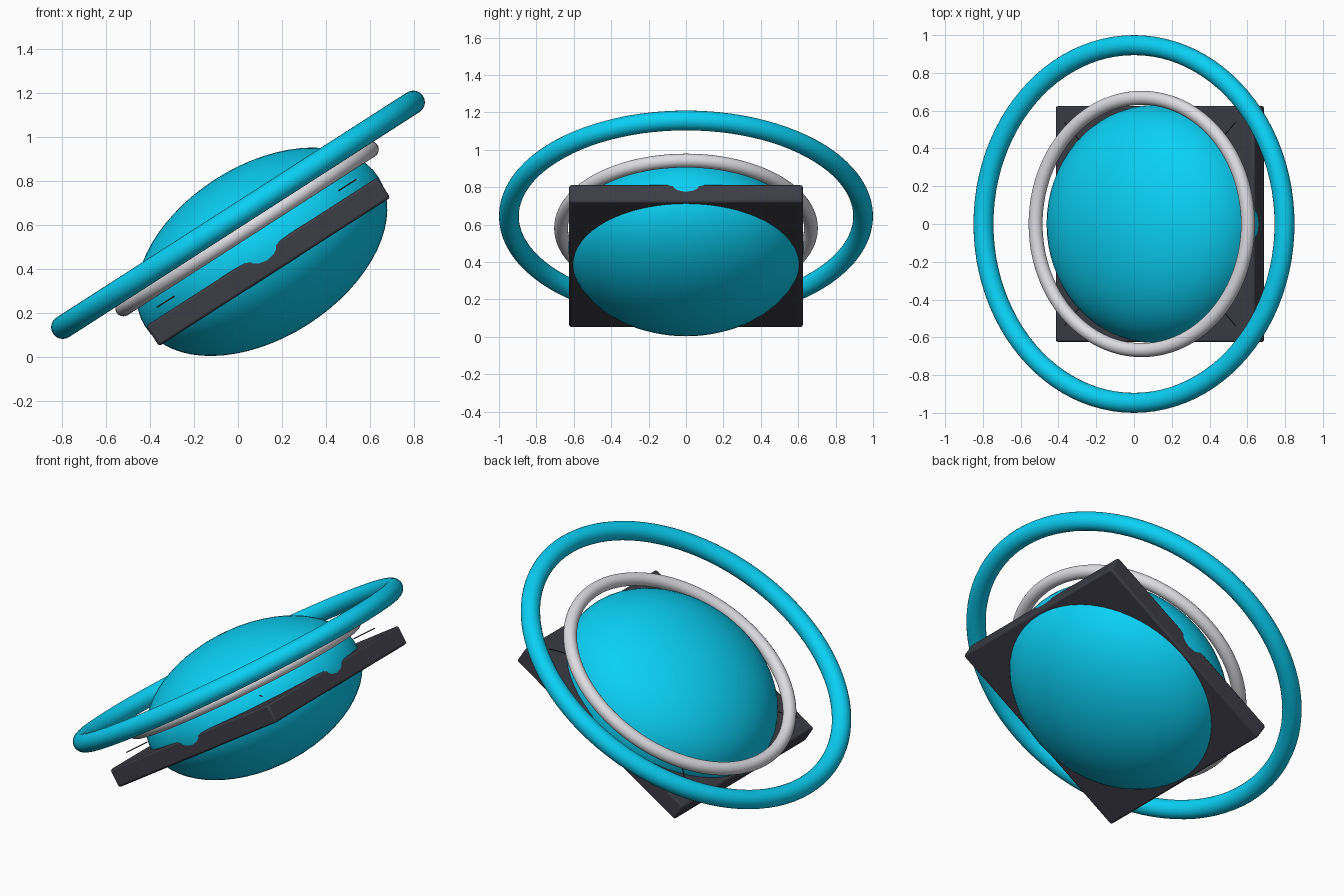
import bpy, math
from mathutils import Matrix

if "Cube" in bpy.data.objects:
    bpy.data.objects.remove(bpy.data.objects["Cube"])

# everything shares one tilted axis through the big ring centre
TILT = Matrix.Translation((0, 0, 0.645)) @ Matrix.Rotation(math.radians(-32.7), 4, 'Y')


def material(name, rgb):
    m = bpy.data.materials.new(name)
    m.diffuse_color = (*rgb, 1)
    m.use_nodes = True
    m.node_tree.nodes["Principled BSDF"].inputs["Base Color"].default_value = m.diffuse_color
    return m


cyan = material("cyan", (0.003, 0.63, 0.91))
dark = material("dark", (0.045, 0.045, 0.06))
pale = material("pale_grey", (0.72, 0.72, 0.76))


def finish(name, mat, local):
    o = bpy.context.object
    o.name = name
    o.data.materials.append(mat)
    bpy.ops.object.shade_smooth_by_angle(angle=math.radians(35))
    o.matrix_world = TILT @ local
    return o


def ring(name, mat, height, major, minor):
    bpy.ops.mesh.primitive_torus_add(major_segments=96, minor_segments=24,
                                     major_radius=major, minor_radius=minor)
    finish(name, mat, Matrix.Translation((0, 0, height)))


# rings
ring("outer_ring", cyan, 0, 0.947, 0.053)
ring("inner_ring", pale, -0.076, 0.668, 0.037)

# flattened round body
bpy.ops.mesh.primitive_uv_sphere_add(segments=64, ring_count=32, radius=1)
finish("body", cyan, Matrix.Translation((0, 0, -0.2)) @ Matrix.Diagonal((0.63, 0.63, 0.392, 1)))

# square plate with softened edges
bpy.ops.mesh.primitive_cube_add(size=1)
plate = bpy.context.object
for v in plate.data.vertices:
    v.co.x *= 1.25
    v.co.y *= 1.25
    v.co.z *= 0.11
finish("square_plate", dark, Matrix.Translation((0, 0, -0.254)))
bevel = plate.modifiers.new("bevel", 'BEVEL')
bevel.width = 0.012
bevel.segments = 2

# hair-thin spokes above the plate corners
for i in range(4):
    bpy.ops.mesh.primitive_cylinder_add(vertices=8, radius=0.003, depth=0.13)
    finish(f"spoke_{i + 1}", dark,
           Matrix.Rotation(math.radians(45 + 90 * i), 4, 'Z')
           @ Matrix.Translation((0.695, 0, -0.155))
           @ Matrix.Rotation(math.pi / 2, 4, 'Y'))
